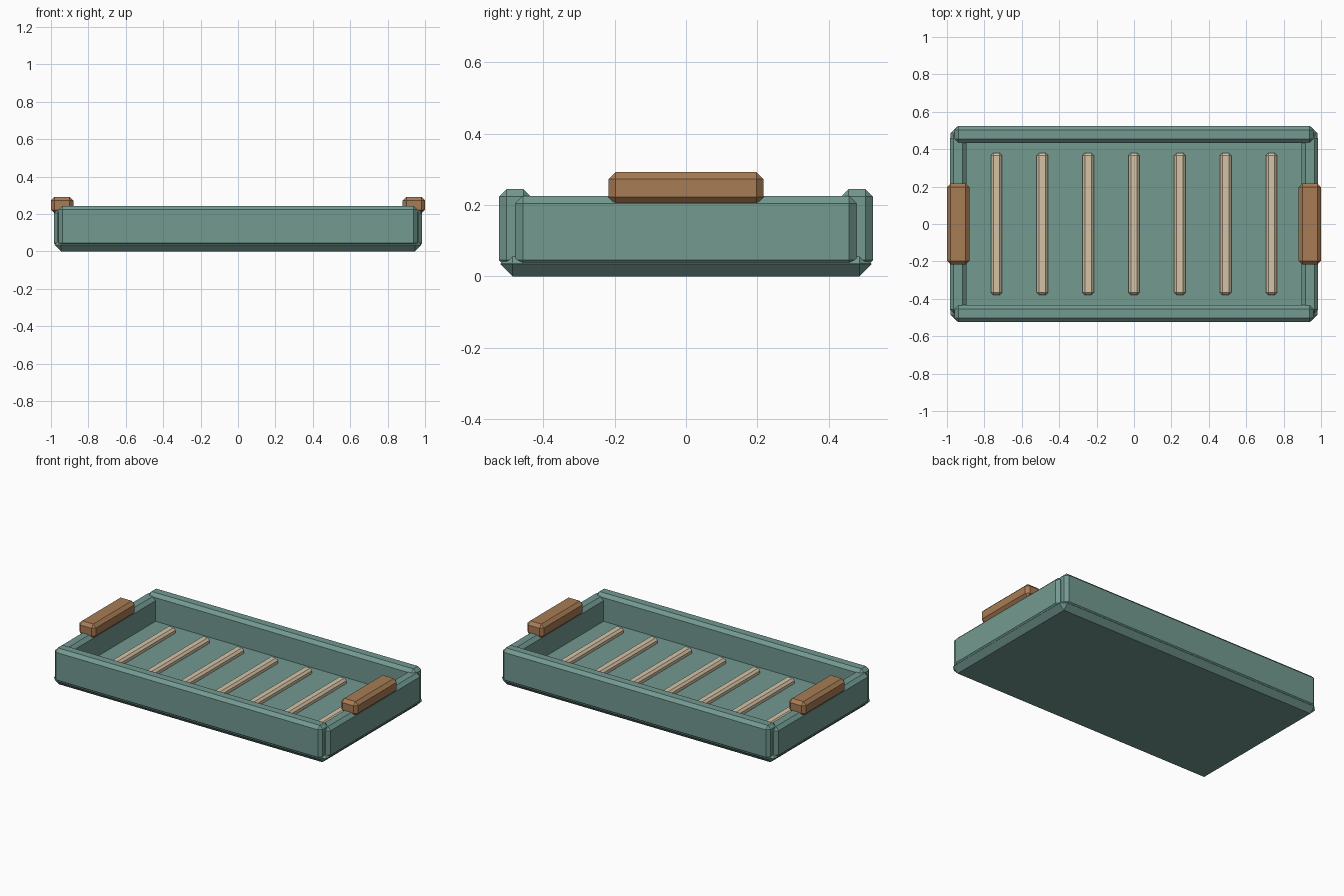
import bpy

if "Cube" in bpy.data.objects:
    bpy.data.objects.remove(bpy.data.objects["Cube"])


def material(name, rgb):
    m = bpy.data.materials.new(name)
    m.diffuse_color = (*rgb, 1)
    m.use_nodes = True
    m.node_tree.nodes["Principled BSDF"].inputs["Base Color"].default_value = m.diffuse_color
    return m


teal = material("teal_paint", (0.17, 0.32, 0.28))
brown = material("brown_wood", (0.39, 0.20, 0.09))
cream = material("cream_wood", (0.66, 0.54, 0.38))


def block(name, centre, size, chamfer, mat):
    """Box with a single-segment chamfer on every edge."""
    bpy.ops.mesh.primitive_cube_add(size=1, location=centre)
    ob = bpy.context.object
    ob.name = name
    ob.scale = size
    bpy.ops.object.transform_apply(location=False, rotation=False, scale=True)
    bevel = ob.modifiers.new("chamfer", "BEVEL")
    bevel.width = chamfer
    bevel.segments = 1
    ob.data.materials.append(mat)
    return ob


# Tray floor
block("tray_floor", (0, 0, 0.035), (1.96, 1.04, 0.07), 0.0345, teal)

# Long walls, taller than the end walls
for name, s in (("front_wall", -1), ("back_wall", 1)):
    block(name, (0, s * 0.479, 0.134), (1.92, 0.09, 0.22), 0.021, teal)

# End walls, each with a wooden grip on top
for side, s in (("left", -1), ("right", 1)):
    block(side + "_wall", (s * 0.94, 0, 0.125), (0.09, 0.956, 0.2), 0.021, teal)
    block(side + "_handle", (s * 0.94, 0, 0.247), (0.12, 0.434, 0.09), 0.02, brown)

# Cross slats on the floor
for i in range(7):
    block(f"slat_{i + 1}", ((i - 3) * 0.245, 0, 0.08), (0.06, 0.76, 0.045), 0.013, cream)
